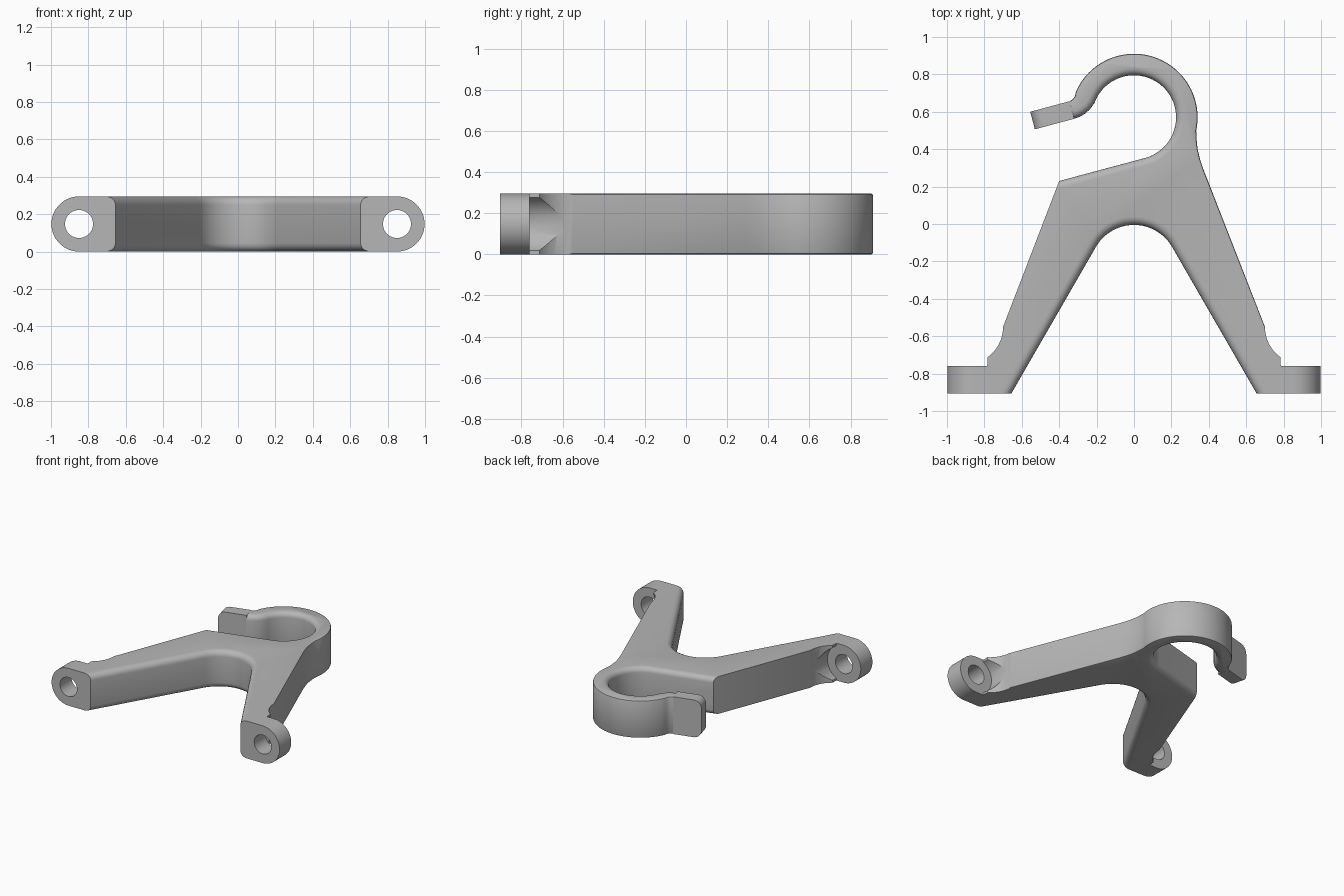
import bpy, bmesh
from math import cos, sin, radians
from mathutils import Matrix, Vector

if "Cube" in bpy.data.objects:
    bpy.data.objects.remove(bpy.data.objects["Cube"])

H = 0.295          # plate height
MID = H / 2
FOOT_X = 0.85      # foot hole axis
FOOT_Y = -0.76     # back face of the feet

metal = bpy.data.materials.new("light grey metal")
metal.use_nodes = True
grey = (0.47, 0.47, 0.47, 1)
metal.diffuse_color = grey
metal.node_tree.nodes["Principled BSDF"].inputs["Base Color"].default_value = grey


def arc(cx, cy, r, a0, a1, n):
    angles = [radians(a0 + (a1 - a0) * i / n) for i in range(n + 1)]
    return [(cx + r * cos(a), cy + r * sin(a)) for a in angles]


def prism(name, pts, depth, matrix=Matrix(), rounds=()):
    """Extrude an outline; each round is (first point, last point, radius)."""
    bm = bmesh.new()
    low = [bm.verts.new((x, y, 0)) for x, y in pts]
    high = [bm.verts.new((x, y, depth)) for x, y in pts]
    bm.faces.new(low)
    bm.faces.new(high)
    n = len(pts)
    for i in range(n):
        j = (i + 1) % n
        bm.faces.new((low[i], low[j], high[j], high[i]))
    bmesh.ops.recalc_face_normals(bm, faces=bm.faces)
    chains = [([bm.edges.get((ring[i], ring[i + 1]))
                for ring in (low, high) for i in range(a, b)], r)
              for a, b, r in rounds]
    for edges, r in chains:
        bmesh.ops.bevel(bm, geom=edges, offset=r, offset_type='OFFSET',
                        segments=5 if r > 0.02 else 2, profile=0.5, affect='EDGES')
    bm.transform(matrix)
    bmesh.ops.recalc_face_normals(bm, faces=bm.faces)
    mesh = bpy.data.meshes.new(name)
    bm.to_mesh(mesh)
    bm.free()
    mesh.materials.append(metal)
    ob = bpy.data.objects.new(name, mesh)
    bpy.context.collection.objects.link(ob)
    return ob


def cut(ob, cutters):
    bpy.ops.object.select_all(action='DESELECT')
    bpy.context.view_layer.objects.active = ob
    ob.select_set(True)
    for c in cutters:
        mod = ob.modifiers.new("cut", 'BOOLEAN')
        mod.operation = 'DIFFERENCE'
        mod.solver = 'EXACT'
        mod.object = c
        bpy.ops.object.modifier_apply(modifier=mod.name)
    bpy.ops.object.shade_smooth_by_angle(angle=radians(30))


# Plate outline, counter-clockwise from the right foot
arch = [(-0.655, -0.905)] + arc(0, -0.24, 0.235, 150, 30, 24) + [(0.655, -0.905)]
relief = arc(0.90, -0.55, 0.20, 234, 180, 10)
foot_side = [(0.74, -0.905), (0.74, FOOT_Y), (0.785, FOOT_Y)] + relief
outer = ([(0.372, 0.29), (0.352, 0.35), (0.340, 0.40), (0.335, 0.45)]
         + arc(0, 0.57, 0.34, -12, 156, 40)
         + [(-0.315, 0.685), (-0.327, 0.668), (-0.345, 0.655)])
inner = ([(-0.320, 0.563), (-0.29, 0.573), (-0.262, 0.590), (-0.235, 0.614)]
         + arc(0, 0.57, 0.225, 160, -75, 44) + [(-0.40, 0.23)])
left_side = [(-x, y) for x, y in reversed(foot_side)]

outline, spans = [], []
for part in (arch, foot_side, outer, inner, left_side):
    spans.append((len(outline), len(outline) + len(part) - 1))
    outline += part
plate = prism("clamp_plate", outline, H, rounds=(
    (*spans[0], 0.045), (*spans[3], 0.04), (spans[2][0] - 1, spans[2][1], 0.01)))

# Clamp tab with rounded end, set at a slant
upright = Matrix.Rotation(radians(90), 4, 'X')
tilt = Matrix.Translation((-0.555, 0.60, 0)) @ Matrix.Rotation(radians(15), 4, 'Z') @ upright
R = 0.06
tab_pts = [(0.217, 0), (0.217, H)] + arc(R, H - R, R, 90, 180, 8) + arc(R, R, R, 180, 270, 8)
tab = prism("clamp_tab", tab_pts, 0.097, tilt)

# Bolt hole through the tab and into the plate
bolt = prism("bolt_cutter", arc(0.10, MID, 0.04, 0, 348.75, 31), 0.65,
             tilt @ Matrix.Translation((0, 0, -0.1)))

# Feet with holes, and the round pockets behind them
cutters = [bolt]
for side, s in (("left", 1), ("right", -1)):
    def at(y):
        return Matrix.Translation((0, y, 0)) @ upright
    stadium = [(0.74, H), (0.74, 0)] + arc(FOOT_X, MID, MID, -90, 90, 28)
    foot = prism(side + "_foot", [(s * x, z) for x, z in stadium], 0.145, at(FOOT_Y))
    hole = prism(side + "_hole_cutter", arc(s * FOOT_X, MID, 0.075, 0, 350, 35),
                 0.4, at(FOOT_Y + 0.1))
    pocket = prism(side + "_pocket_cutter", arc(s * FOOT_X, MID, 0.145, 0, 352.5, 47),
                   0.3, at(FOOT_Y + 0.3))
    cut(foot, [hole])
    cutters += [hole, pocket]
    cut(plate, [pocket])

cut(tab, [bolt])
cut(plate, [bolt])
for c in cutters:
    bpy.data.objects.remove(c)
